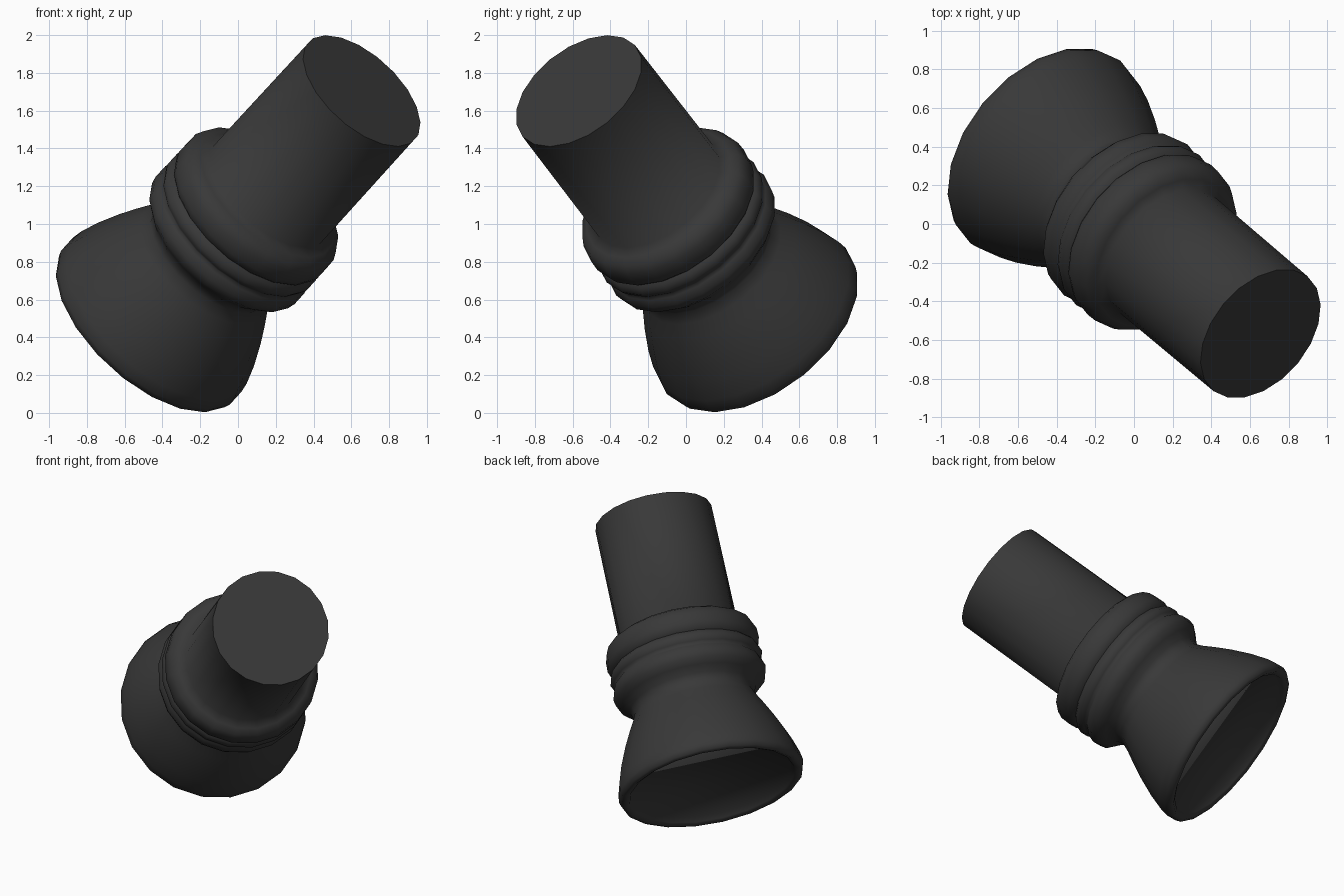
import bpy, bmesh, math
from mathutils import Vector

if "Cube" in bpy.data.objects:
    bpy.data.objects.remove(bpy.data.objects["Cube"])

SIDES = 20
axis = Vector((0.5855, -0.4945, 0.641)).normalized()
top = Vector((0.655, -0.568, 1.705))
side = (Vector((0, 1, 0)) - axis * axis.y).normalized()
other = axis.cross(side)

mat = bpy.data.materials.new("dark_rubber")
mat.diffuse_color = (0.04, 0.04, 0.04, 1)
mat.use_nodes = True
mat.node_tree.nodes["Principled BSDF"].inputs["Base Color"].default_value = mat.diffuse_color


def lathe(name, profile):
    """Revolve (distance below the top, radius) points around the tilted axis, capping both ends."""
    bm = bmesh.new()
    rings = []
    for t, r in profile:
        ring = []
        for i in range(SIDES):
            a = (i + 0.5) * 2 * math.pi / SIDES
            ring.append(bm.verts.new(top - axis * t + (side * math.cos(a) + other * math.sin(a)) * r))
        rings.append(ring)
    for a, b in zip(rings, rings[1:]):
        for i in range(SIDES):
            j = (i + 1) % SIDES
            bm.faces.new((a[i], a[j], b[j], b[i]))
    bm.faces.new(rings[0])
    bm.faces.new(rings[-1])
    bmesh.ops.recalc_face_normals(bm, faces=bm.faces)
    me = bpy.data.meshes.new(name)
    bm.to_mesh(me)
    bm.free()
    ob = bpy.data.objects.new(name, me)
    bpy.context.collection.objects.link(ob)
    me.materials.append(mat)
    bpy.context.view_layer.objects.active = ob
    ob.select_set(True)
    bpy.ops.object.shade_smooth_by_angle(angle=math.radians(80))
    ob.select_set(False)
    return ob


profile = [
    # straight plug
    (0.0, 0.384), (0.83, 0.388),
    # shoulder and ribbed collar
    (0.85, 0.44), (0.875, 0.48), (0.92, 0.50), (0.985, 0.502), (1.02, 0.49),
    (1.035, 0.475), (1.05, 0.49), (1.085, 0.503), (1.115, 0.49),
    (1.13, 0.478), (1.145, 0.49), (1.19, 0.505), (1.235, 0.495), (1.27, 0.46),
    # narrow neck
    (1.31, 0.415), (1.36, 0.40), (1.42, 0.425),
    # flared bell with rounded lip and recessed base
    (1.50, 0.467), (1.60, 0.515), (1.73, 0.568), (1.84, 0.602), (1.90, 0.612), (1.935, 0.60),
    (1.945, 0.575), (1.93, 0.545), (1.90, 0.53),
]
lathe("bell_stopper", profile)
